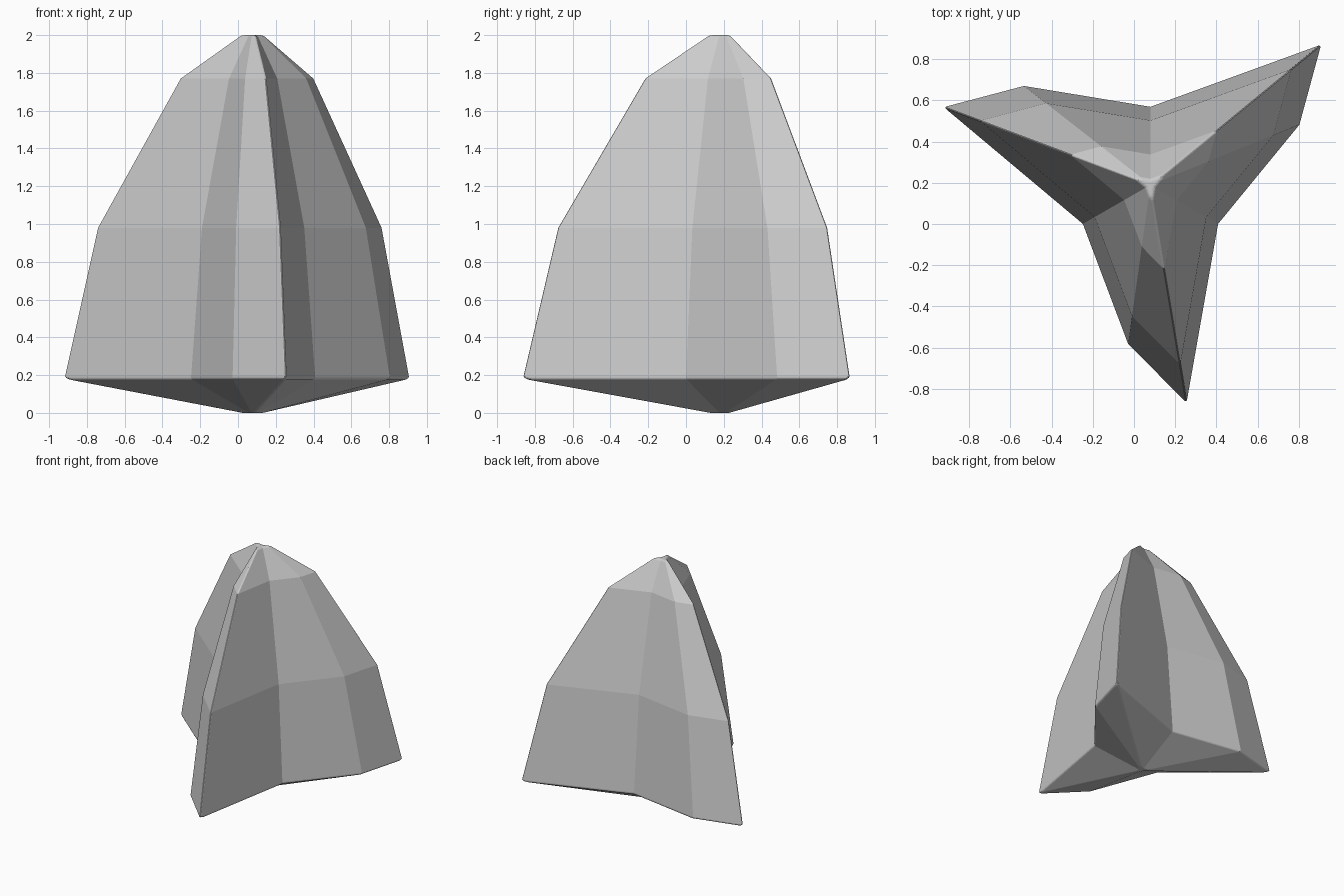
import bpy, bmesh
from math import radians, cos, sin

if "Cube" in bpy.data.objects:
    bpy.data.objects.remove(bpy.data.objects["Cube"])

CX, CY = 0.08, 0.19
# One third of the star outline: notch, blade side, blade tip (radius, angle)
ARM = [(0.38, -30), (0.782, 22), (1.075, 39.4)]
# Height and scale of each ring
RINGS = [(0, 0.067), (0.18, 1.0), (0.98, 0.823), (1.77, 0.388), (2.0, 0.067)]

# Three-bladed body, lofted from scaled star rings
bm = bmesh.new()
loops = []
for z, s in RINGS:
    loops.append([bm.verts.new((CX + s * r * cos(radians(a + 120 * k)),
                                CY + s * r * sin(radians(a + 120 * k)), z))
                  for k in range(3) for r, a in ARM])
n = len(loops[0])
for low, high in zip(loops, loops[1:]):
    for i in range(n):
        j = (i + 1) % n
        bm.faces.new((low[i], low[j], high[j], high[i]))
bm.faces.new(loops[0][::-1])
bm.faces.new(loops[-1])
bmesh.ops.recalc_face_normals(bm, faces=bm.faces)
mesh = bpy.data.meshes.new("three_bladed_body")
bm.to_mesh(mesh)
bm.free()
body = bpy.data.objects.new("three_bladed_body", mesh)
bpy.context.collection.objects.link(body)

# Softened sharp edges
bevel = body.modifiers.new("soft_edges", 'BEVEL')
bevel.width = 0.02
bevel.segments = 3
bevel.limit_method = 'ANGLE'
bevel.angle_limit = radians(30)
bevel.use_clamp_overlap = True
